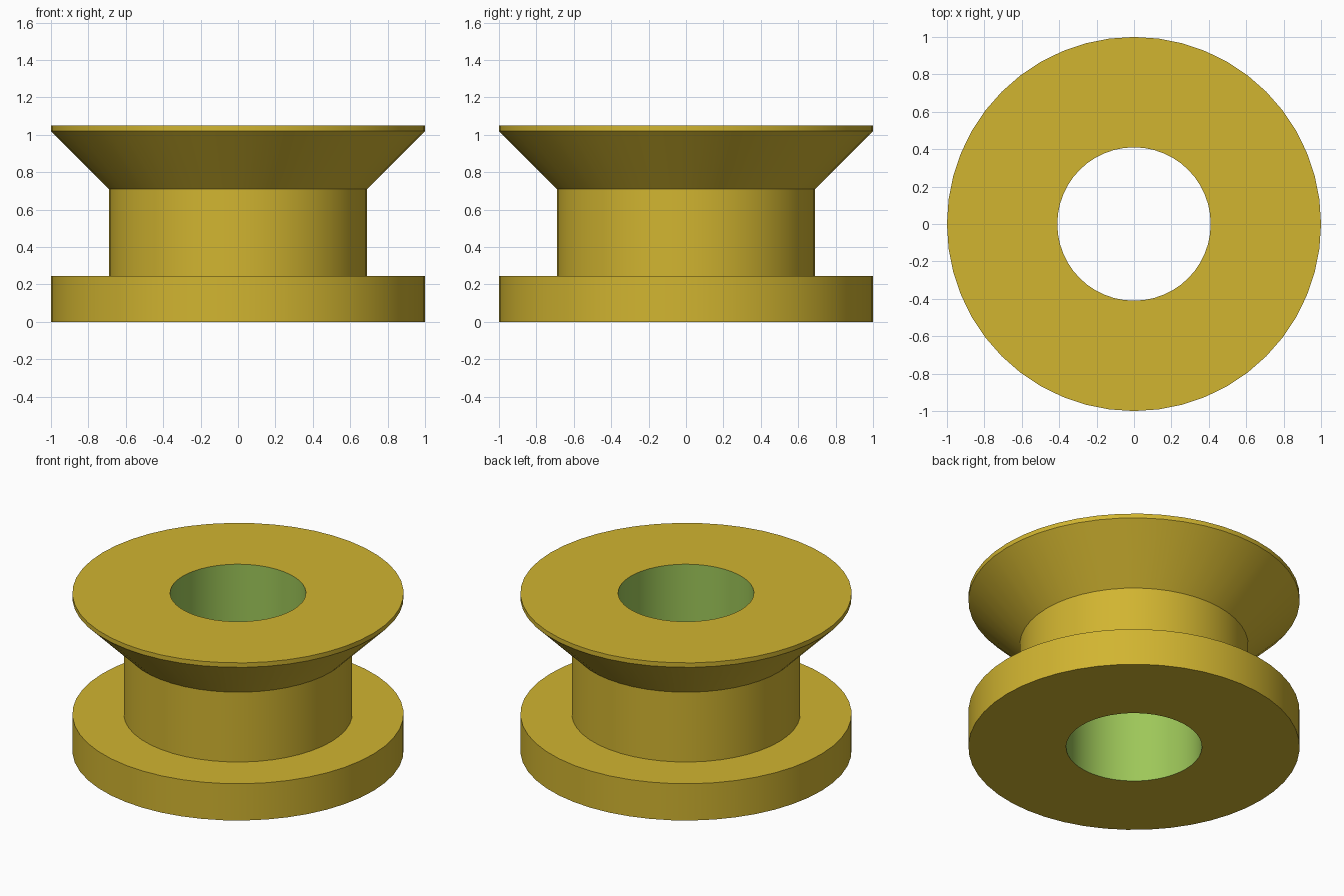
import bpy
import bmesh
from math import radians, tau
from mathutils import Matrix

SEGMENTS = 48

cube = bpy.data.objects.get("Cube")
if cube:
    bpy.data.objects.remove(cube, do_unlink=True)


def make_material(name, color):
    mat = bpy.data.materials.new(name)
    mat.use_nodes = True
    mat.diffuse_color = color
    mat.node_tree.nodes["Principled BSDF"].inputs["Base Color"].default_value = color
    return mat


yellow = make_material("mustard yellow", (0.64, 0.46, 0.03, 1))
green = make_material("bore green", (0.34, 0.57, 0.10, 1))

# Closed radius/height profile: flat base flange, hub, flared upper flange, bore
BORE = 0.41
profile = [
    (BORE, 0), (1, 0), (1, 0.245), (0.69, 0.245),
    (0.69, 0.71), (1, 1.02), (1, 1.05), (BORE, 1.05),
]

# Revolve the profile about the vertical axis
bm = bmesh.new()
rings = []
for i in range(SEGMENTS):
    turn = Matrix.Rotation(tau * i / SEGMENTS, 3, "Z")
    rings.append([bm.verts.new(turn @ bm.verts.new((r, 0, z)).co) for r, z in profile])
bmesh.ops.delete(bm, geom=[v for v in bm.verts if v not in {w for ring in rings for w in ring}],
                 context="VERTS")

count = len(profile)
for i, ring in enumerate(rings):
    following = rings[(i + 1) % SEGMENTS]
    for j in range(count):
        k = (j + 1) % count
        face = bm.faces.new((ring[j], following[j], following[k], ring[k]))
        # The last profile edge is the wall of the bore
        face.material_index = 1 if k == 0 else 0
bmesh.ops.recalc_face_normals(bm, faces=bm.faces)

mesh = bpy.data.meshes.new("flanged_roller")
bm.to_mesh(mesh)
bm.free()
mesh.materials.append(yellow)
mesh.materials.append(green)

roller = bpy.data.objects.new("flanged_roller", mesh)
bpy.context.collection.objects.link(roller)

# Smooth round walls with crisp rims
bpy.ops.object.select_all(action="DESELECT")
roller.select_set(True)
bpy.context.view_layer.objects.active = roller
bpy.ops.object.shade_smooth_by_angle(angle=radians(30))
